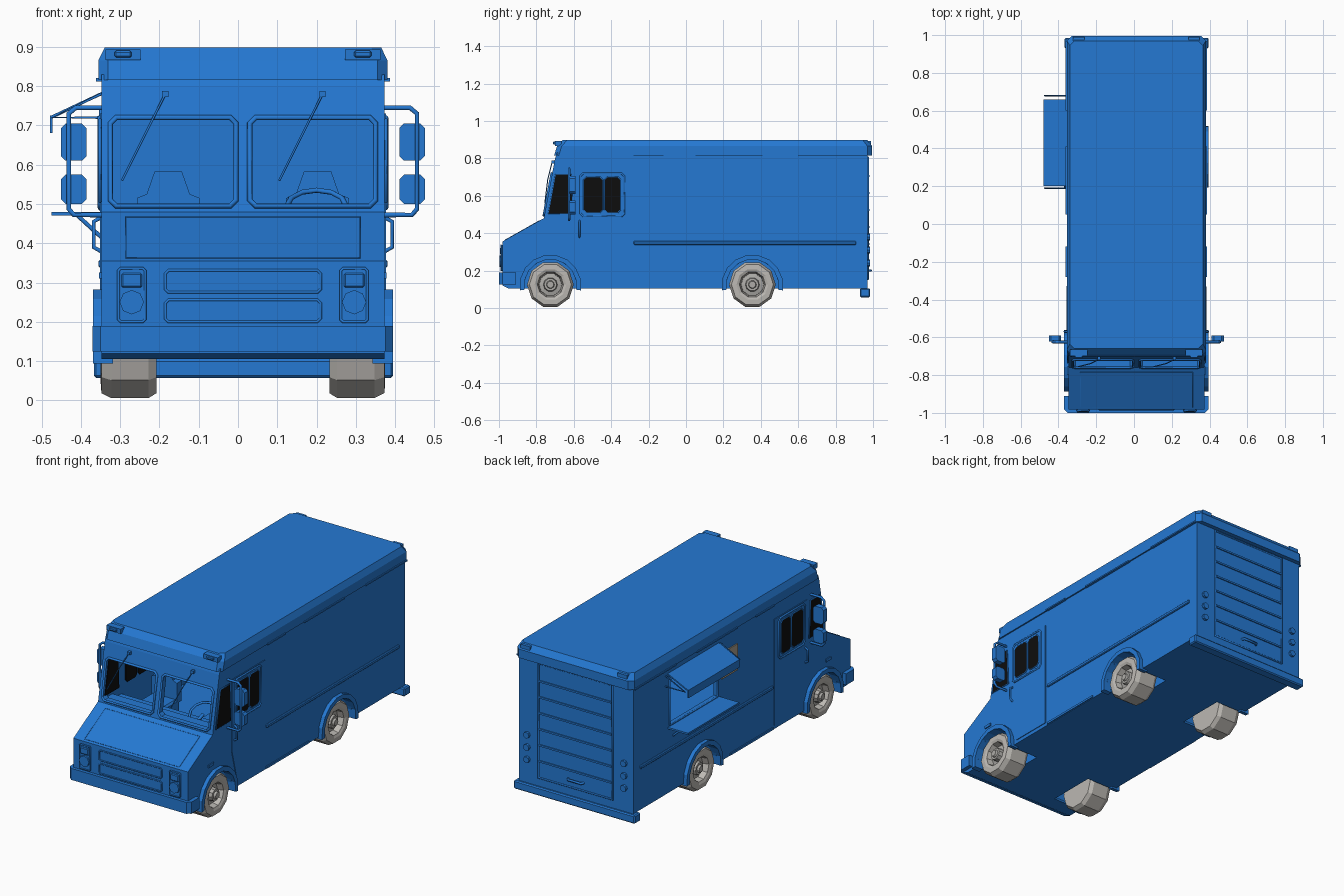
import bpy, bmesh
from math import sin, cos, pi, radians

if "Cube" in bpy.data.objects:
    bpy.data.objects.remove(bpy.data.objects["Cube"])

CX, HW = 0.0125, 0.36          # body centre line and half width


def material(name, rgb):
    m = bpy.data.materials.new(name)
    m.use_nodes = True
    m.diffuse_color = (*rgb, 1)
    m.node_tree.nodes["Principled BSDF"].inputs["Base Color"].default_value = (*rgb, 1)
    return m


BLUE = material("body_blue", (0.018, 0.19, 0.65))
BLACK = material("window_black", (0.004, 0.004, 0.004))
TYRE = material("tyre_grey", (0.50, 0.48, 0.45))
RIM = material("rim_grey", (0.42, 0.41, 0.39))
BEIGE = material("board_beige", (0.40, 0.35, 0.27))


def build(name, verts, faces, mat):
    bm = bmesh.new()
    vs = [bm.verts.new(v) for v in verts]
    for f in faces:
        bm.faces.new([vs[i] for i in f])
    bmesh.ops.recalc_face_normals(bm, faces=bm.faces)
    me = bpy.data.meshes.new(name)
    bm.to_mesh(me)
    bm.free()
    me.materials.append(mat)
    ob = bpy.data.objects.new(name, me)
    bpy.context.collection.objects.link(ob)
    return ob


def prism(name, pts, a, b, axis="x", mat=BLUE):
    """Extrude a flat outline from a to b along an axis."""
    place = {"x": lambda u, v, t: (t, u, v), "y": lambda u, v, t: (u, t, v),
             "z": lambda u, v, t: (u, v, t)}[axis]
    n = len(pts)
    verts = [place(u, v, t) for t in (a, b) for u, v in pts]
    faces = [range(n), range(n, 2 * n)]
    faces += [(i, (i + 1) % n, n + (i + 1) % n, n + i) for i in range(n)]
    return build(name, verts, faces, mat)


def rounded(u0, u1, v0, v1, c=0.015):
    return [(u0 + c, v0), (u1 - c, v0), (u1, v0 + c), (u1, v1 - c),
            (u1 - c, v1), (u0 + c, v1), (u0, v1 - c), (u0, v0 + c)]


def box(name, x0, x1, y0, y1, z0, z1, mat=BLUE, bevel=0):
    ob = prism(name, [(x0, y0), (x1, y0), (x1, y1), (x0, y1)], z0, z1, "z", mat)
    if bevel:
        md = ob.modifiers.new("Bevel", "BEVEL")
        md.width, md.segments = bevel, 1
    return ob


def tube(name, pts, r, closed=False, mat=BLUE):
    cu = bpy.data.curves.new(name, "CURVE")
    cu.dimensions, cu.bevel_depth, cu.bevel_resolution = "3D", r, 1
    cu.use_fill_caps = True
    sp = cu.splines.new("POLY")
    sp.points.add(len(pts) - 1)
    for p, co in zip(sp.points, pts):
        p.co = (*co, 1)
    sp.use_cyclic_u = closed
    cu.materials.append(mat)
    ob = bpy.data.objects.new(name, cu)
    bpy.context.collection.objects.link(ob)
    bpy.ops.object.select_all(action="DESELECT")
    ob.select_set(True)
    bpy.context.view_layer.objects.active = ob
    bpy.ops.object.convert(target="MESH")
    return ob


def lathe(name, profile, n, x, y, z, s, mat):
    """Turn (offset, radius) points round an axle; s is the outward side."""
    verts = [(x + s * o, y + r * cos((i + .5) * 2 * pi / n - pi / 2),
              z + r * sin((i + .5) * 2 * pi / n - pi / 2))
             for o, r in profile for i in range(n)]
    faces = [(k * n + i, k * n + (i + 1) % n, (k + 1) * n + (i + 1) % n, (k + 1) * n + i)
             for k in range(len(profile) - 1) for i in range(n)]
    last = (len(profile) - 1) * n
    return build(name, verts, faces + [range(n), range(last, last + n)], mat)


def cut(ob, cutter):
    md = ob.modifiers.new("Cut", "BOOLEAN")
    md.operation, md.solver, md.object = "DIFFERENCE", "EXACT", cutter
    bpy.context.view_layer.objects.active = ob
    bpy.ops.object.modifier_apply(modifier=md.name)
    bpy.data.objects.remove(cutter)


def glass_y(z):
    return -0.76 + (z - 0.48) * 0.06 / 0.32


def hood_y(z):
    return -0.982 + (z - 0.355) * 0.222 / 0.125


WHEELS = {"front": -0.725, "rear": 0.355}
PANES = ((-0.325, -0.005), (0.03, 0.35))

# Hollow body shell with openings
body = prism("body", [(-0.982, 0.12), (-0.982, 0.355), (-0.76, 0.48), (-0.70, 0.80), (-0.69, 0.83),
                      (0.97, 0.83), (0.97, 0.105), (-0.95, 0.105)], CX - HW, CX + HW)
cut(body, prism("cabin_cutter", [(-0.725, 0.46), (-0.67, 0.80), (0.94, 0.80), (0.94, 0.30), (-0.58, 0.30),
                                 (-0.58, 0.46)], CX - 0.34, CX + 0.34))
for x0, x1 in PANES:
    cut(body, prism("windscreen_cutter", rounded(x0, x1, 0.495, 0.72), -0.85, -0.62, "y"))
cut(body, box("hatch_cutter", -0.5, -0.2, 0.22, 0.64, 0.49, 0.74))
for y in WHEELS.values():
    for s in (-1, 1):
        cut(body, lathe("wheel_cutter", [(-0.18, 0.145), (0.1, 0.145)], 10, CX + s * HW, y, 0.12, s, BLUE))

# Roof cap with sloped edges and chamfered corners
lower = rounded(CX - 0.368, CX + 0.368, -0.705, 0.995, 0.025)
ring = [[(u, v, z) for u, v in pts] for pts, z in (
    (lower, 0.815), (rounded(CX - 0.368, CX + 0.368, -0.69, 0.995, 0.025), 0.865),
    (rounded(CX - 0.352, CX + 0.352, -0.66, 0.97, 0.025), 0.898))]
build("roof_cap", sum(ring, []), [range(8), range(16, 24)] +
      [(k * 8 + i, k * 8 + (i + 1) % 8, k * 8 + 8 + (i + 1) % 8, k * 8 + 8 + i)
       for k in (0, 1) for i in range(8)], BLUE)

# Bumpers
prism("front_bumper", [(-0.37, -0.91), (-0.37, -0.98), (-0.35, -1.0), (0.375, -1.0), (0.395, -0.98),
                       (0.395, -0.91)], 0.125, 0.19, "z")
box("rear_bumper", -0.367, 0.395, 0.93, 0.985, 0.057, 0.105, bevel=0.006)

# Windscreen frames and wipers
for (x0, x1), px in zip(PANES, (-0.185, 0.215)):
    tube("windscreen_frame", [(x, glass_y(z) - 0.003, z) for x, z in rounded(x0, x1, 0.495, 0.72)], 0.007, True)
    tube("wiper", [(px, glass_y(z) - d, z) if i == 0 else (px - (0.78 - z) * 0.5, glass_y(z) - d, z)
                   for i, (z, d) in enumerate(((0.78, 0.012), (0.69, 0.018), (0.56, 0.01)))], 0.003)
    box("wiper_pivot", px - 0.008, px + 0.008, -0.72, -0.70, 0.772, 0.788)

# Hood panel and grille outlines
tube("hood_panel", [(x, hood_y(z), z) for x, z in ((-0.285, 0.362), (0.31, 0.362), (0.31, 0.466),
                                                   (-0.285, 0.466))], 0.002, True)
for z in (0.20, 0.275):
    tube("grille_frame", [(u, -0.983, v) for u, v in rounded(-0.185, 0.21, z, z + 0.056, 0.008)], 0.004, True)

# Details mirrored on both sides
for s, side in ((-1, "right"), (1, "left")):
    def X(d):
        return CX + s * d

    def plate(name, pts, a, b, mat=BLUE):
        return prism(f"{side}_{name}", pts, X(a), X(b), "x", mat)

    def bar(name, a, b, *rest, **kw):
        return box(f"{side}_{name}", min(X(a), X(b)), max(X(a), X(b)), *rest, **kw)

    # Wheels and arches
    for end, y in WHEELS.items():
        lathe(f"{side}_{end}_tyre", [(-0.14, 0.06), (-0.14, 0.112), (-0.12, 0.125), (-0.025, 0.125), (0, 0.112),
                                     (0.002, 0.085), (-0.004, 0.07), (-0.04, 0.062)], 10, X(0.36), y, 0.125, s, TYRE)
        depth = -0.005 if end == "front" else -0.015
        lathe(f"{side}_{end}_hub", [(-0.06, 0.064), (-0.035, 0.06), (-0.03, 0.038), (depth, 0.034), (depth, 0.022),
                                    (depth + 0.012, 0.018)], 10, X(0.36), y, 0.125, s, RIM)
        arc = [radians(a) for a in range(-9, 190, 22)]
        plate(f"{end}_arch", [(y + 0.165 * cos(a), 0.12 + 0.165 * sin(a)) for a in arc] +
              [(y + 0.14 * cos(a), 0.12 + 0.14 * sin(a)) for a in reversed(arc)], 0.33, 0.382)

    # Cab door and side windows
    plate("door", [(-0.59, 0.73), (-0.295, 0.73), (-0.295, 0.125), (-0.54, 0.125), (-0.59, 0.32)], 0.355, 0.364)
    quarter = [(-0.735, 0.505), (-0.697, 0.715), (-0.615, 0.715), (-0.605, 0.505)]
    panes = [rounded(-0.547, -0.445, 0.51, 0.70), rounded(-0.435, -0.35, 0.51, 0.70)]
    for pts in [quarter] + panes:
        plate("window_glass", pts, 0.358, 0.367, BLACK)
        plate("window_inner", pts, 0.335, 0.341, BLACK)
        tube(f"{side}_window_trim", [(X(0.364), u, v) for u, v in pts], 0.004, True)
    tube(f"{side}_door_window_frame", [(X(0.364), u, v) for u, v in rounded(-0.565, -0.33, 0.49, 0.72)], 0.006, True)
    tube(f"{side}_door_handle", [(X(d), -0.57, z) for d, z in ((0.362, 0.38), (0.38, 0.39), (0.38, 0.455),
                                                               (0.362, 0.465))], 0.006)
    bar("side_marker", 0.355, 0.366, -0.80, -0.755, 0.31, 0.326)

    # Rub rail, sill and gutters
    bar("rub_rail", 0.355, 0.368, -0.28, 0.91, 0.338, 0.358, bevel=0.004)
    bar("sill", 0.355, 0.366, -0.28, 0.10, 0.108, 0.12)
    for y0, y1 in ((-0.28, -0.12), (0.05, 0.41), (0.60, 0.97)):
        bar("gutter", 0.355, 0.374, y0, y1, 0.812, 0.82)

    # Mirrors on a tubular bracket
    tube(f"{side}_mirror_bracket", [(X(d), -0.625, z) for d, z in (
        (0.355, 0.745), (0.425, 0.745), (0.443, 0.73), (0.443, 0.487), (0.43, 0.472), (0.355, 0.472))], 0.007)
    for z0, z1 in ((0.61, 0.705), (0.50, 0.575)):
        prism(f"{side}_mirror", rounded(X(0.398), X(0.463), z0, z1, 0.012 * s) if s > 0 else
              rounded(X(0.463), X(0.398), z0, z1, 0.012), -0.622, -0.59, "y")

    # Headlights
    mid = s * 0.283 + CX
    prism(f"{side}_light_panel", rounded(mid - 0.035, mid + 0.035, 0.198, 0.338, 0.006), -0.988, -0.975, "y")
    tube(f"{side}_light_rim", [(u, -0.988, v) for u, v in rounded(mid - 0.034, mid + 0.034, 0.2, 0.336, 0.006)],
         0.004, True)
    box(f"{side}_turn_signal", mid - 0.026, mid + 0.026, -0.995, -0.98, 0.287, 0.324, bevel=0.004)
    prism(f"{side}_headlamp", [(mid + 0.031 * cos(i * pi / 4), 0.25 + 0.031 * sin(i * pi / 4)) for i in range(8)],
          -0.998, -0.98, "y")

    # Roof marker lights and tail lights
    mid = X(0.305)
    box(f"{side}_front_marker", mid - 0.045, mid + 0.045, -0.70, -0.665, 0.866, 0.893)
    box(f"{side}_front_marker_lens", mid - 0.022, mid + 0.022, -0.71, -0.68, 0.873, 0.89, bevel=0.004)
    box(f"{side}_rear_marker", mid - 0.03, mid + 0.03, 0.93, 0.99, 0.865, 0.893)
    for z in (0.24, 0.31, 0.38):
        prism(f"{side}_tail_light", [(mid + 0.018 * cos(i * pi / 4), z + 0.018 * sin(i * pi / 4)) for i in range(8)],
              0.965, 0.984, "y")

    # Seats
    sx = CX + s * 0.19
    box(f"{side}_seat_base", sx - 0.08, sx + 0.08, -0.54, -0.38, 0.3, 0.42, bevel=0.01)
    prism(f"{side}_seat_back", [(sx - 0.08, 0.40), (sx + 0.08, 0.40), (sx + 0.08, 0.515), (sx + 0.055, 0.525),
                                (sx + 0.035, 0.582), (sx - 0.035, 0.582), (sx - 0.055, 0.525), (sx - 0.08, 0.515)],
          -0.41, -0.37, "y")

# Dashboard and steering wheel
box("dashboard", CX - 0.34, CX + 0.34, -0.72, -0.66, 0.44, 0.49)
tube("steering_wheel", [(0.2 + 0.075 * cos(i * pi / 6), -0.60 + 0.06 * sin(i * pi / 6),
                         0.495 + 0.04 * sin(i * pi / 6)) for i in range(12)], 0.007, True)
tube("steering_column", [(0.2, -0.60, 0.49), (0.2, -0.68, 0.46)], 0.01)

# Rear roll-up door
box("rear_door", -0.215, 0.24, 0.965, 0.974, 0.16, 0.80)
tube("rear_door_frame", [(x, 0.972, z) for x, z in ((-0.22, 0.155), (0.245, 0.155), (0.245, 0.805),
                                                    (-0.22, 0.805))], 0.007, True)
for i in range(1, 7):
    z = 0.16 + i * 0.091
    box("rear_door_rib", -0.215, 0.24, 0.97, 0.98, z - 0.005, z + 0.005)
tube("rear_door_handle", [(x, y, 0.20) for x, y in ((-0.04, 0.97), (-0.03, 0.988), (0.05, 0.988), (0.06, 0.97))], 0.007)

# Serving hatch: awning, counter, frame and board
WALL = CX - HW
prism("awning", [(WALL, 0.785), (WALL, 0.777), (-0.473, 0.717), (-0.475, 0.725)], 0.20, 0.66, "y")
box("awning_lip", -0.478, -0.472, 0.20, 0.66, 0.68, 0.725)
prism("counter", [(WALL, 0.47), (-0.475, 0.47), (-0.475, 0.48), (WALL, 0.48)], 0.20, 0.66, "y")
for y in (0.19, 0.68):
    tube("awning_arm", [(WALL, y, 0.72), (-0.472, y, 0.72), (WALL, y, 0.78)], 0.004)
for y in (0.25, 0.61):
    tube("counter_brace", [(WALL, y, 0.415), (-0.41, y, 0.472)], 0.006)
tube("hatch_frame", [(WALL, u, v) for u, v in rounded(0.215, 0.645, 0.485, 0.745, 0.005)], 0.006, True)
box("menu_board", WALL - 0.006, WALL + 0.002, 0.04, 0.18, 0.57, 0.72, BEIGE)
